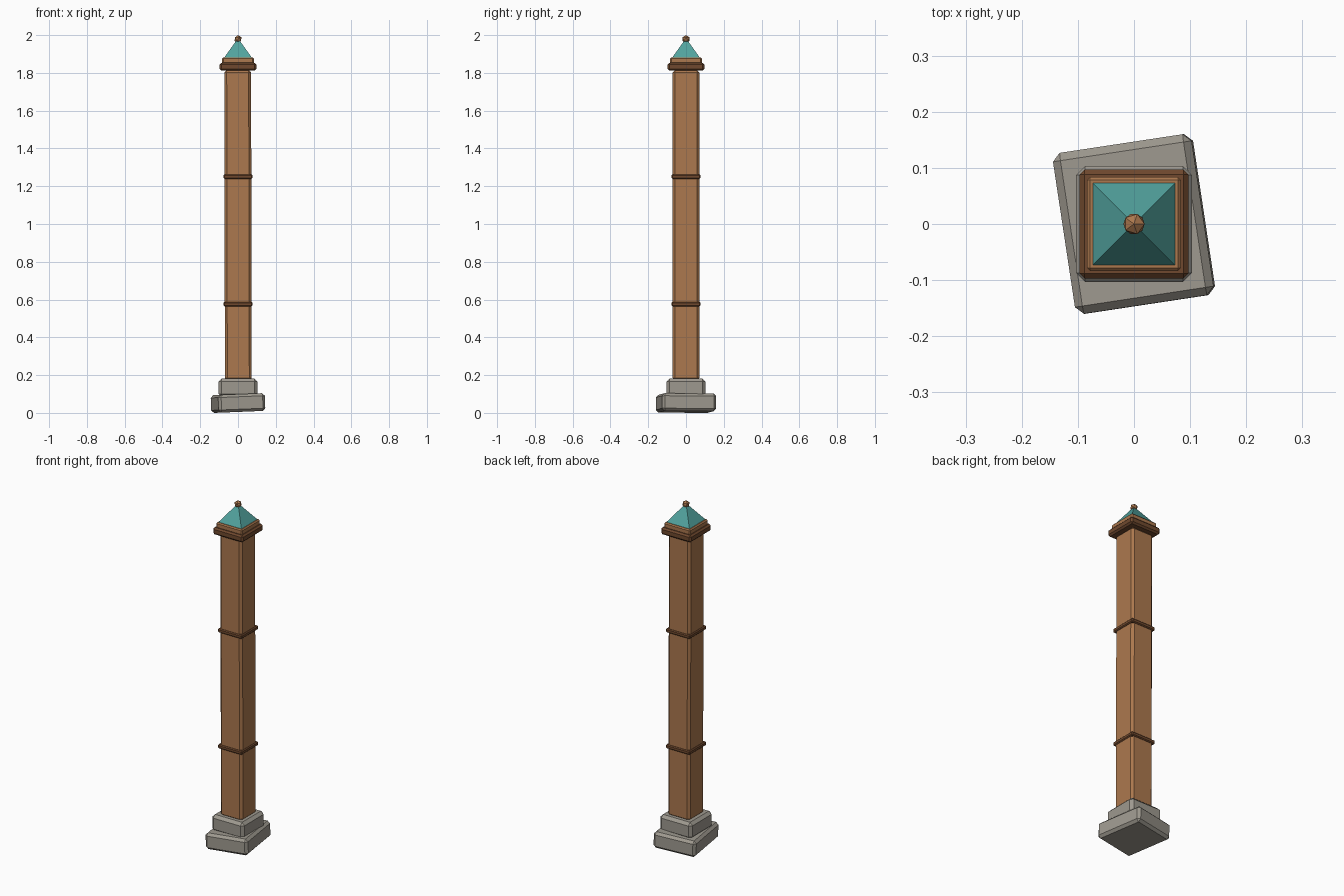
import bpy, bmesh, math
from mathutils import Matrix

if "Cube" in bpy.data.objects:
    bpy.data.objects.remove(bpy.data.objects["Cube"])


def material(name, srgb):
    mat = bpy.data.materials.new(name)
    mat.diffuse_color = [((c / 255 + 0.055) / 1.055) ** 2.4 for c in srgb] + [1.0]
    mat.use_nodes = True
    mat.node_tree.nodes["Principled BSDF"].inputs["Base Color"].default_value = mat.diffuse_color
    return mat


WOOD = material("warm wood", (172, 120, 78))
DARK = material("dark wood", (112, 73, 46))
STONE = material("grey stone", (158, 153, 143))
TEAL = material("teal roof", (82, 163, 158))


def finish(name, bm, mat):
    me = bpy.data.meshes.new(name)
    bm.to_mesh(me)
    bm.free()
    me.materials.append(mat)
    ob = bpy.data.objects.new(name, me)
    bpy.context.collection.objects.link(ob)
    return ob


def block(name, sx, sy, z0, z1, chamfer, mat, lean=0.0, turn=0.0):
    """Chamfered box between two heights, optionally leaned about y and turned about z."""
    bm = bmesh.new()
    bmesh.ops.create_cube(bm, size=1, matrix=Matrix.Diagonal((sx, sy, z1 - z0, 1)))
    bmesh.ops.bevel(bm, geom=bm.edges[:], offset=chamfer, segments=1,
                    affect='EDGES', profile=0.5)
    place = (Matrix.Translation((0, 0, (z0 + z1) / 2))
             @ Matrix.Rotation(math.radians(lean), 4, 'Y')
             @ Matrix.Rotation(math.radians(turn), 4, 'Z'))
    bm.transform(place)
    low = min(v.co.z for v in bm.verts)
    if low < 0.01:  # rest the lowest stone on the ground
        bm.transform(Matrix.Translation((0, 0, -low)))
    return finish(name, bm, mat)


# Crooked foot stone and the stone on top of it
block("base_stone", 0.25, 0.29, 0.005, 0.099, 0.014, STONE, lean=-2.3, turn=8.6)
block("upper_stone", 0.206, 0.206, 0.085, 0.181, 0.016, STONE)

# Shaft with two bands
block("shaft", 0.142, 0.142, 0.172, 1.815, 0.013, WOOD, lean=-0.12)
for label, z in (("lower_band", 0.576), ("upper_band", 1.251)):
    block(label, 0.155, 0.155, z - 0.0115, z + 0.0115, 0.005, DARK)

# Stepped cap
block("cap_slab", 0.194, 0.194, 1.812, 1.853, 0.009, DARK)
block("cap_trim", 0.168, 0.168, 1.848, 1.881, 0.006, WOOD)

# Pyramid roof
bm = bmesh.new()
bmesh.ops.create_cone(bm, cap_ends=True, segments=4, radius1=0.075 * math.sqrt(2),
                      radius2=0, depth=0.105,
                      matrix=Matrix.Translation((0, 0, 1.931)) @ Matrix.Rotation(math.pi / 4, 4, 'Z'))
finish("roof", bm, TEAL)

# Faceted finial
bm = bmesh.new()
bmesh.ops.create_icosphere(bm, subdivisions=1, radius=0.021,
                           matrix=Matrix.Translation((0, 0, 1.979)))
finish("finial", bm, WOOD)
